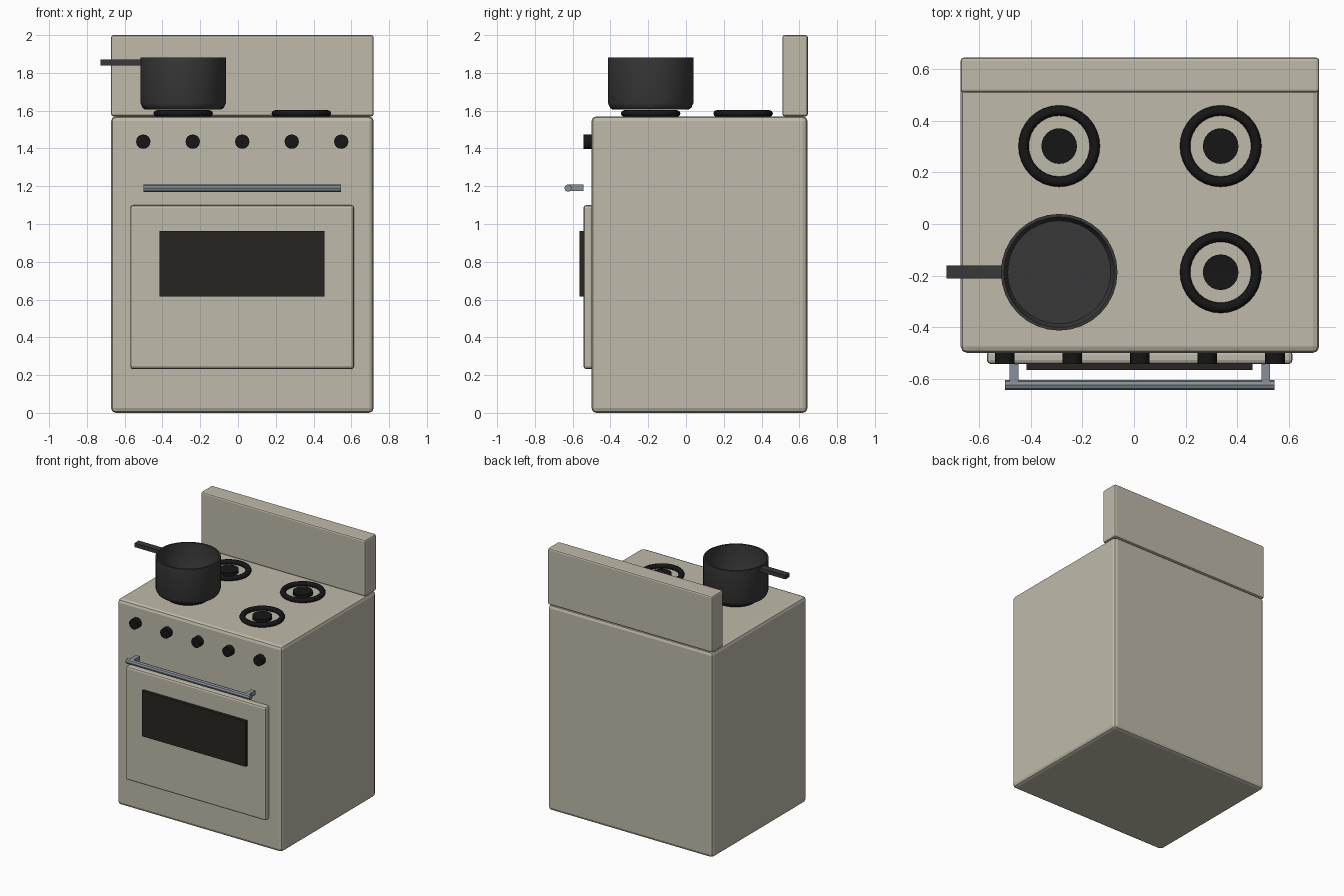
import bpy, bmesh, math
from mathutils import Matrix

if "Cube" in bpy.data.objects:
    bpy.data.objects.remove(bpy.data.objects["Cube"])


def material(name, rgb):
    m = bpy.data.materials.new(name)
    m.diffuse_color = (*rgb, 1)
    m.use_nodes = True
    m.node_tree.nodes["Principled BSDF"].inputs["Base Color"].default_value = m.diffuse_color
    return m


CREAM = material("cream_enamel", (0.52, 0.49, 0.40))
BLACK = material("black_iron", (0.008, 0.008, 0.008))
GLASS = material("dark_glass", (0.022, 0.017, 0.014))
STEEL = material("steel", (0.25, 0.28, 0.32))
PAN = material("pan_grey", (0.04, 0.04, 0.04))


def finish(name, bm, mat, smooth=None):
    me = bpy.data.meshes.new(name)
    bmesh.ops.recalc_face_normals(bm, faces=bm.faces)
    bm.to_mesh(me)
    bm.free()
    ob = bpy.data.objects.new(name, me)
    bpy.context.collection.objects.link(ob)
    me.materials.append(mat)
    if smooth:
        bpy.ops.object.select_all(action='DESELECT')
        ob.select_set(True)
        bpy.context.view_layer.objects.active = ob
        bpy.ops.object.shade_smooth_by_angle(angle=math.radians(smooth))
    return ob


def box(name, x, y, z, mat, bevel=0):
    """Box from (min, max) ranges, with optional rounded edges."""
    bm = bmesh.new()
    bmesh.ops.create_cube(bm, size=1)
    for v in bm.verts:
        v.co = [(r[0] + r[1]) / 2 + c * (r[1] - r[0]) for r, c in zip((x, y, z), v.co)]
    if bevel:
        bmesh.ops.bevel(bm, geom=bm.edges[:], offset=bevel, segments=2,
                        profile=0.5, affect='EDGES')
    return finish(name, bm, mat)


def cylinder(name, centre, radius, length, axis, sides, mat):
    bm = bmesh.new()
    rot = {'X': Matrix.Rotation(math.pi / 2, 4, 'Y'),
           'Y': Matrix.Rotation(math.pi / 2, 4, 'X'),
           'Z': Matrix()}[axis]
    bmesh.ops.create_cone(bm, cap_ends=True, segments=sides, radius1=radius, radius2=radius,
                          depth=length, matrix=Matrix.Translation(centre) @ rot)
    return finish(name, bm, mat, 30)


def lathe(name, centre, profile, sides, mat, closed=False):
    """Spin an (r, z) profile around a vertical axis."""
    bm = bmesh.new()
    vs = [bm.verts.new((r, 0, z)) for r, z in profile]
    es = [bm.edges.new(p) for p in zip(vs, vs[1:])]
    if closed:
        es.append(bm.edges.new((vs[-1], vs[0])))
    bmesh.ops.spin(bm, geom=vs + es, cent=(0, 0, 0), axis=(0, 0, 1),
                   angle=math.tau, steps=sides)
    bmesh.ops.remove_doubles(bm, verts=bm.verts, dist=1e-5)
    bmesh.ops.translate(bm, verts=bm.verts, vec=centre)
    return finish(name, bm, mat, 50)


CX = 0.0225  # centre line of the stove

# Cabinet, splashback, oven door and window
box("stove_body", (-0.672, 0.718), (-0.50, 0.643), (0, 1.57), CREAM, 0.025)
box("splashback", (-0.672, 0.718), (0.51, 0.645), (1.57, 2.0), CREAM, 0.012)
box("oven_door", (-0.57, 0.614), (-0.543, -0.49), (0.232, 1.10), CREAM, 0.015)
box("oven_window", (-0.416, 0.459), (-0.565, -0.53), (0.615, 0.962), GLASS)

# Door handle: bar and two standoffs
cylinder("door_handle_bar", (CX, -0.624, 1.19), 0.02, 1.046, 'X', 8, STEEL)
for side, label in ((-1, "left"), (1, "right")):
    x = CX + side * 0.488
    box("handle_standoff_" + label, (x - 0.017, x + 0.017), (-0.624, -0.543),
        (1.174, 1.208), STEEL)

# Control knobs
for i in range(5):
    cylinder(f"knob_{i + 1}", (CX + (i - 2) * 0.262, -0.52, 1.436), 0.038, 0.046, 'Y', 16, BLACK)

# Burners: outer ring and centre disc
ring = [(0.138 + 0.02 * math.cos(a * math.tau / 8), 0.018 * math.sin(a * math.tau / 8))
        for a in range(8)]
for i, (x, y) in enumerate([(-0.29, 0.302), (0.336, 0.302), (0.336, -0.187), (-0.29, -0.187)]):
    lathe(f"burner_ring_{i + 1}", (x, y, 1.585), ring, 32, BLACK, closed=True)
    cylinder(f"burner_disc_{i + 1}", (x, y, 1.58), 0.069, 0.03, 'Z', 24, BLACK)

# Saucepan with hollow inside, and its handle
pan = [(0, 1.605), (0.2, 1.605), (0.215, 1.615), (0.226, 1.64), (0.226, 1.882),
       (0.214, 1.882), (0.214, 1.645), (0.2, 1.622), (0, 1.618)]
lathe("saucepan", (-0.29, -0.187, 0), pan, 32, PAN)
box("saucepan_handle", (-0.727, -0.508), (-0.211, -0.16), (1.84, 1.87), PAN)
